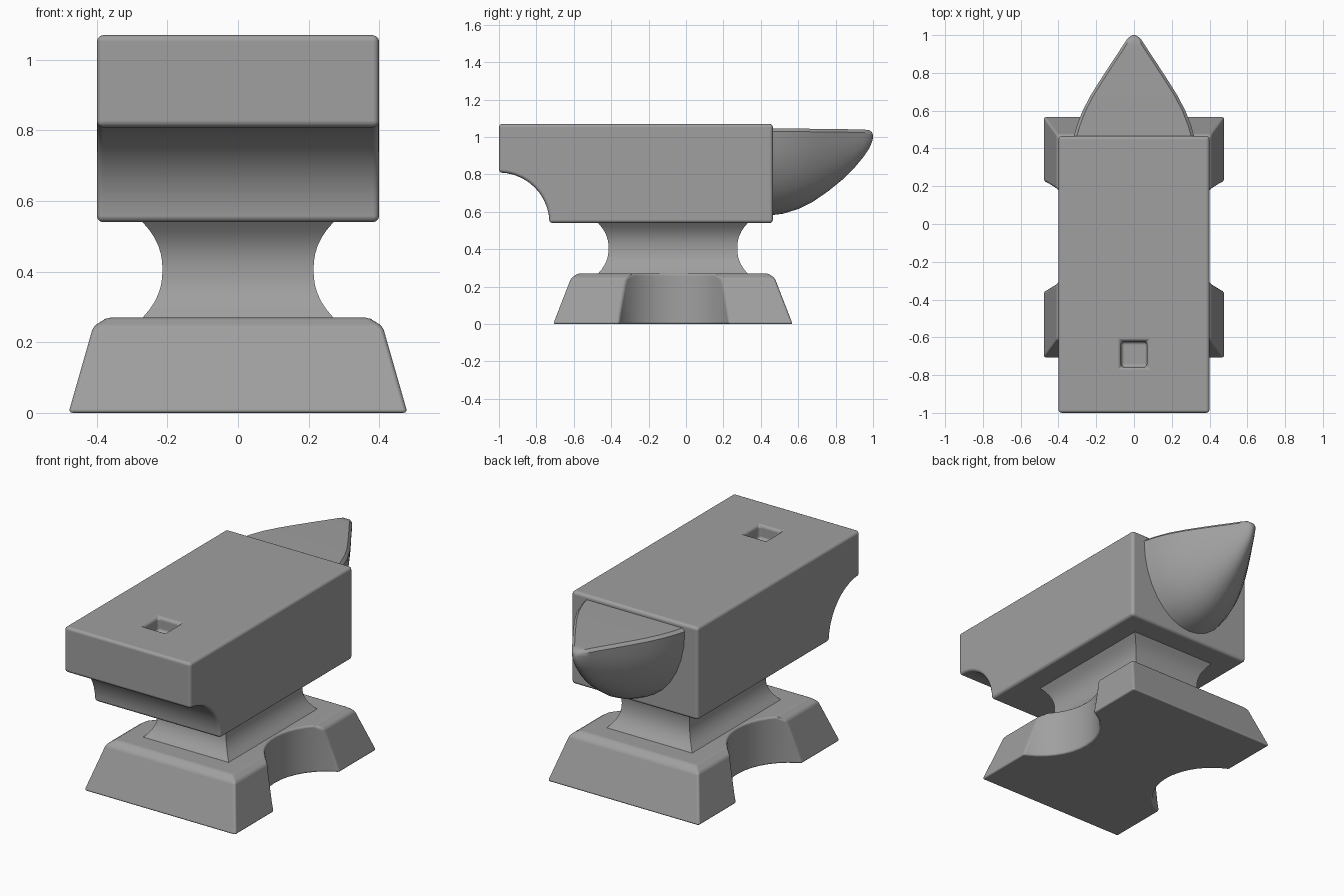
import bpy, bmesh, math

if "Cube" in bpy.data.objects:
    bpy.data.objects.remove(bpy.data.objects["Cube"])

iron = bpy.data.materials.new("iron_grey")
iron.diffuse_color = (0.35, 0.35, 0.35, 1)
iron.use_nodes = True
iron.node_tree.nodes["Principled BSDF"].inputs["Base Color"].default_value = iron.diffuse_color


def loft(name, rings):
    """Skin a closed solid through matching rings of points."""
    bm = bmesh.new()
    loops = [[bm.verts.new(p) for p in ring] for ring in rings]
    n = len(loops[0])
    for a, b in zip(loops, loops[1:]):
        for i in range(n):
            j = (i + 1) % n
            bm.faces.new((a[i], a[j], b[j], b[i]))
    bm.faces.new(loops[0])
    bm.faces.new(loops[-1])
    bmesh.ops.recalc_face_normals(bm, faces=bm.faces)
    mesh = bpy.data.meshes.new(name)
    bm.to_mesh(mesh)
    bm.free()
    mesh.materials.append(iron)
    ob = bpy.data.objects.new(name, mesh)
    bpy.context.collection.objects.link(ob)
    return ob


def rect(hx, hy, cy, z):
    return [(sx * hx, cy + sy * hy, z) for sx, sy in ((-1, -1), (1, -1), (1, 1), (-1, 1))]


def cut(ob, cutter):
    """Subtract the cutter, bake the result and drop the cutter."""
    mod = ob.modifiers.new("cut", 'BOOLEAN')
    mod.object = cutter
    mod.solver = 'EXACT'
    bpy.context.view_layer.update()
    mesh = bpy.data.meshes.new_from_object(ob.evaluated_get(bpy.context.evaluated_depsgraph_get()))
    ob.modifiers.clear()
    ob.data = mesh
    bpy.data.objects.remove(cutter)


def round_edges(ob, width):
    for p in ob.data.polygons:
        p.use_smooth = True
    mod = ob.modifiers.new("round", 'BEVEL')
    mod.width = width
    mod.segments = 3
    mod.limit_method = 'ANGLE'
    mod.angle_limit = math.radians(30)
    mod.use_clamp_overlap = False
    mod.harden_normals = True


def smooth(ob, angle):
    bpy.ops.object.select_all(action='DESELECT')
    ob.select_set(True)
    bpy.context.view_layer.objects.active = ob
    bpy.ops.object.shade_smooth_by_angle(angle=math.radians(angle))


# Body: side profile with a concave scoop under the heel
side = [(-1.0, 1.07)]
for i in range(11):
    a = math.radians(90 - 9 * i)
    side.append((-1.0 + 0.27 * math.cos(a), 0.54 + 0.27 * math.sin(a)))
side += [(0.465, 0.54), (0.465, 1.07)]
body = loft("body", [[(x, y, z) for y, z in side] for x in (-0.4, 0.4)])

# Square tool hole in the face
cut(body, loft("hole_cutter", [rect(0.068, 0.068, -0.69, z) for z in (0.99, 1.2)]))
round_edges(body, 0.018)

# Base: tapered foot with chamfered top and a round notch in each side
base = loft("base", [rect(0.48, 0.64, -0.07, 0), rect(0.41, 0.545, -0.07, 0.245),
                     rect(0.37, 0.51, -0.07, 0.27)])
for s in (-1, 1):
    circle = [(0.32 * math.cos(math.tau * i / 40), 0.32 * math.sin(math.tau * i / 40)) for i in range(40)]
    cut(base, loft("notch_cutter", [[(s * 0.605 + x, y - 0.065, z) for x, y in circle]
                                    for z in (-0.1, 0.4)]))
round_edges(base, 0.012)

# Waist: rectangular column pinched in the middle
rings = [rect(0.27, 0.40, -0.07, 0.26)]
for i in range(13):
    t = i / 6 - 1
    d = 0.056 * (1 - abs(t) ** 2.3)
    rings.append(rect(0.27 - d, 0.40 - d, -0.07, 0.405 + 0.135 * t))
rings.append(rect(0.27, 0.40, -0.07, 0.55))
waist = loft("waist", rings)
smooth(waist, 40)

# Horn: flat top, rounded keel, tapering to a blunt tip (y, half width, keel z, top z)
stations = [(0.44, 0.325, 0.58, 1.045), (0.52, 0.303, 0.59, 1.045), (0.60, 0.272, 0.615, 1.045),
            (0.68, 0.230, 0.655, 1.044), (0.76, 0.180, 0.71, 1.043), (0.84, 0.128, 0.775, 1.042),
            (0.90, 0.088, 0.835, 1.041), (0.95, 0.056, 0.895, 1.040), (0.98, 0.036, 0.94, 1.037),
            (0.995, 0.018, 0.975, 1.025), (1.0, 0.006, 0.995, 1.01)]
rings = []
for y, w, low, top in stations:
    e = min(0.016, w * 0.4)
    mid = top - e
    ring = [(w - e, y, top)]
    for i in range(17):
        a = math.pi * i / 16
        ring.append((w * math.cos(a), y, mid - (mid - low) * math.sin(a)))
    ring.append((e - w, y, top))
    rings.append(ring)
horn = loft("horn", rings)
smooth(horn, 40)
